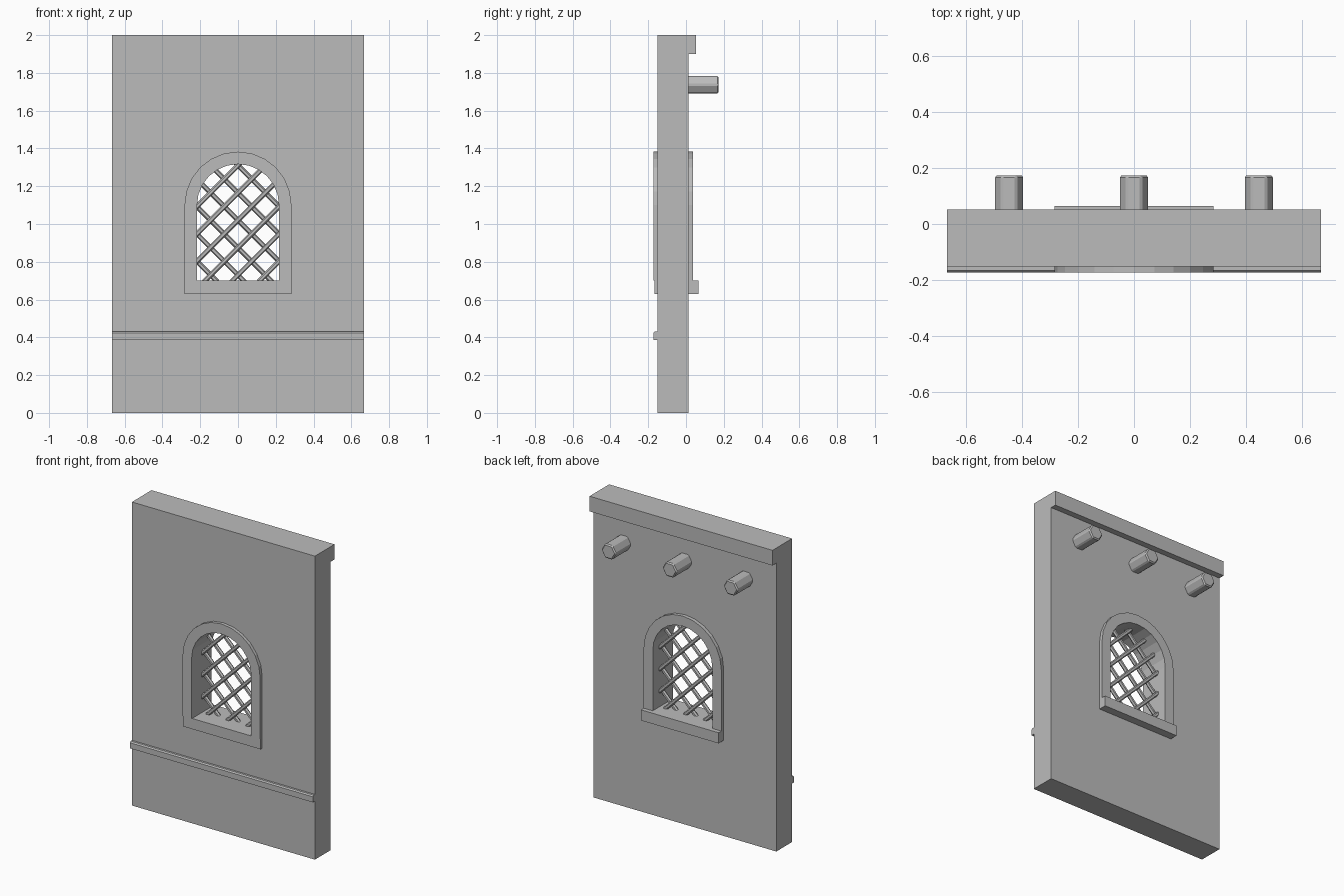
import bpy, bmesh
from math import pi, sin, cos
from mathutils import Vector, Matrix

if "Cube" in bpy.data.objects:
    bpy.data.objects.remove(bpy.data.objects["Cube"])

stone = bpy.data.materials.new("grey stone")
stone.use_nodes = True
GREY = (0.5, 0.5, 0.5, 1)
stone.diffuse_color = GREY
stone.node_tree.nodes["Principled BSDF"].inputs["Base Color"].default_value = GREY

FRONT, BACK = -0.152, 0.012      # wall faces
HALF = 0.667                     # wall half width
SILL, SPRING = 0.70, 1.10        # opening bottom and arch spring height
INNER, OUTER = 0.217, 0.283      # opening and frame half widths


def finish(name, bm):
    bmesh.ops.recalc_face_normals(bm, faces=bm.faces)
    mesh = bpy.data.meshes.new(name)
    bm.to_mesh(mesh)
    bm.free()
    mesh.materials.append(stone)
    obj = bpy.data.objects.new(name, mesh)
    bpy.context.collection.objects.link(obj)
    return obj


def prism(name, points, direction, offset):
    """Extrude a planar outline along a direction."""
    bm = bmesh.new()
    face = bm.faces.new([bm.verts.new(Vector(p) + Vector(offset)) for p in points])
    out = bmesh.ops.extrude_face_region(bm, geom=[face])
    moved = [v for v in out["geom"] if isinstance(v, bmesh.types.BMVert)]
    bmesh.ops.translate(bm, verts=moved, vec=direction)
    return finish(name, bm)


def along_x(name, half, profile):
    """Extrude a (y, z) profile across the width."""
    return prism(name, [(0, y, z) for y, z in profile], (2 * half, 0, 0), (-half, 0, 0))


def arch(radius, bottom, steps=12):
    curve = [(radius * cos(pi * i / steps), SPRING + radius * sin(pi * i / steps))
             for i in range(steps + 1)]
    return [(radius, bottom)] + curve + [(-radius, bottom)]


# Wall with the overhanging lip along its back top edge
wall = along_x("wall", HALF, [(FRONT, 0), (BACK, 0), (BACK, 1.9), (0.052, 1.9),
                              (0.052, 2), (FRONT, 2)])

# Window opening through the wall
cutter = prism("opening_cutter", [(x, 0, z) for x, z in arch(0.25, 0.665)],
               (0, 1, 0), (0, -0.5, 0))
cutter.hide_render = True
cut = wall.modifiers.new("opening", 'BOOLEAN')
cut.operation = 'DIFFERENCE'
cut.solver = 'EXACT'
cut.object = cutter
bpy.context.view_layer.objects.active = wall
bpy.ops.object.modifier_apply(modifier=cut.name)
bpy.data.objects.remove(cutter)

# Arched frame lining the opening
bm = bmesh.new()
rings = []
for (ox, oz), (ix, iz) in zip(arch(OUTER, SILL), arch(INNER, SILL)):
    rings.append([bm.verts.new(p) for p in ((ox, -0.173, oz), (ox, 0.036, oz),
                                            (ix, 0.036, iz), (ix, -0.173, iz))])
for a, b in zip(rings, rings[1:]):
    for k in range(4):
        n = (k + 1) % 4
        bm.faces.new((a[k], a[n], b[n], b[k]))
bm.faces.new(rings[0])
bm.faces.new(rings[-1])
finish("window_frame", bm)

# Sill and front string course
along_x("window_sill", OUTER, [(-0.168, 0.63), (0.065, 0.63), (0.065, SILL), (-0.168, SILL)])
along_x("string_course", HALF, [(FRONT + 0.01, 0.385), (-0.173, 0.385), (-0.173, 0.422),
                                (-0.166, 0.43), (FRONT + 0.01, 0.43)])


# Diagonal lattice: one layer of bars for each direction
def inside(x, z):
    if z < SILL or abs(x) > INNER:
        return False
    return z < SPRING or x * x + (z - SPRING) ** 2 < INNER ** 2


def bar(name, start, end, radius=0.013):
    bm = bmesh.new()
    axis = end - start
    turn = axis.to_track_quat('Z', 'Y').to_matrix().to_4x4()
    place = Matrix.Translation((start + end) / 2) @ turn
    bmesh.ops.create_cone(bm, cap_ends=True, segments=6, radius1=radius, radius2=radius,
                          depth=axis.length + 0.02, matrix=place)
    finish(name, bm)


STEP = 0.145
for slope, y in ((1, -0.06), (-1, -0.04)):
    for k in range(-2, 7):
        middle = 0.73 + STEP * k
        xs = [i / 500 for i in range(-109, 110) if inside(i / 500, middle + slope * i / 500)]
        if len(xs) > 8:
            bar("lattice_bar", *(Vector((x, y, middle + slope * x)) for x in (xs[0], xs[-1])))

# Bevelled hexagonal pegs on the back
for x in (-0.445, 0, 0.445):
    outline = [(0.0537 * cos(pi * i / 3), 0, 0.0537 * sin(pi * i / 3)) for i in range(6)]
    peg = prism("beam_peg", outline, (0, 0.173, 0), (x, 0, 1.738))
    bevel = peg.modifiers.new("bevel", 'BEVEL')
    bevel.width = 0.0074
    bevel.segments = 1
